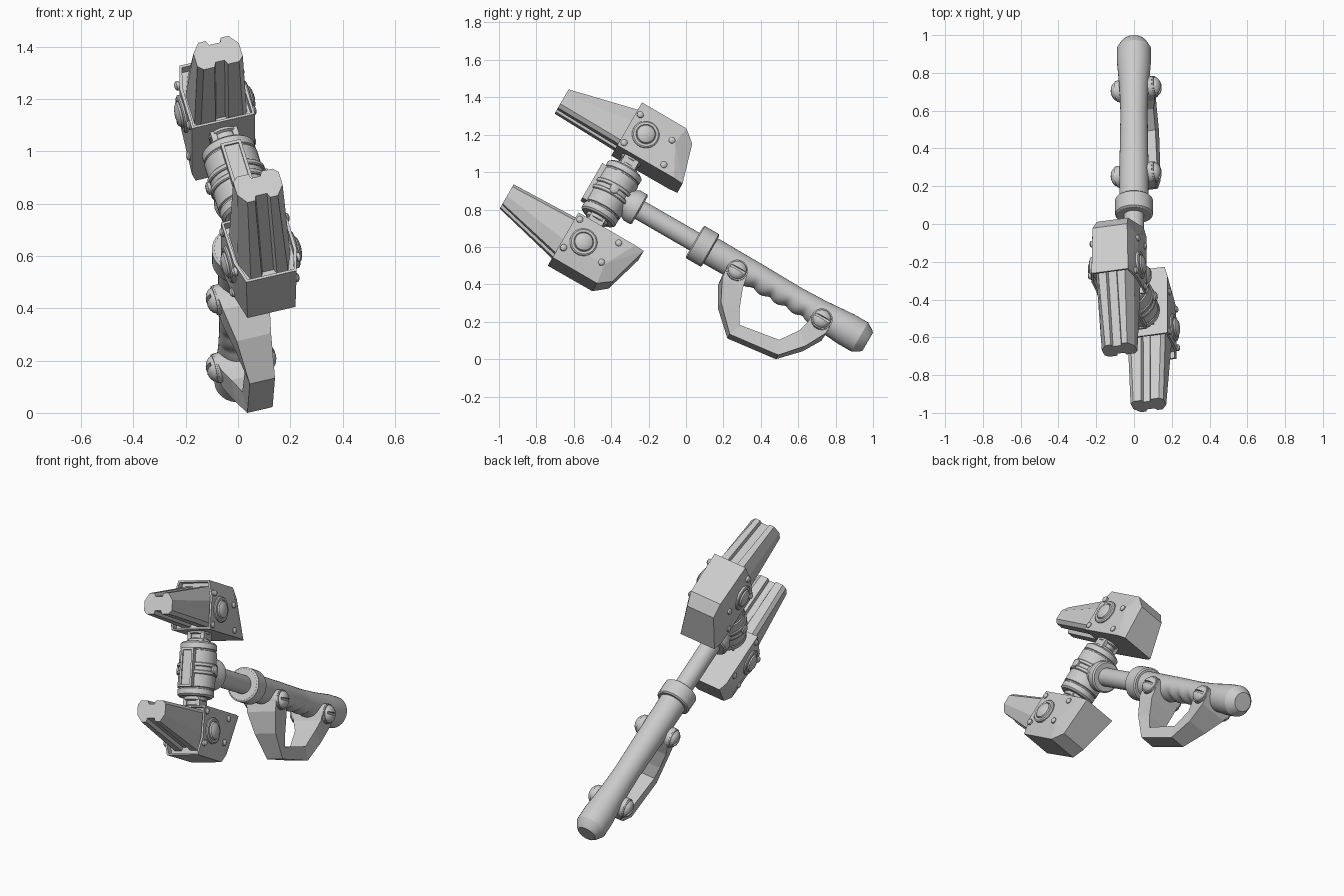
import bpy, bmesh, math
from mathutils import Matrix, Vector

if "Cube" in bpy.data.objects:
    bpy.data.objects.remove(bpy.data.objects["Cube"])

# Local frame: x = side, y = back along the handle, z = across the heads.
FRAME = (Matrix.Translation((0, .2835, .491)) @ Matrix.Rotation(math.radians(-30), 4, 'X')
         @ Matrix.Rotation(math.radians(-15), 4, 'Y'))


def finish(name, bm, smooth=0):
    bmesh.ops.recalc_face_normals(bm, faces=bm.faces)
    me = bpy.data.meshes.new(name)
    bm.to_mesh(me)
    bm.free()
    ob = bpy.data.objects.new(name, me)
    bpy.context.collection.objects.link(ob)
    ob.matrix_world = FRAME
    if smooth:
        bpy.ops.object.select_all(action='DESELECT')
        ob.select_set(True)
        bpy.context.view_layer.objects.active = ob
        bpy.ops.object.shade_smooth_by_angle(angle=math.radians(smooth))
    return ob


def loft(name, rings, smooth=0):
    bm = bmesh.new()
    vs = [[bm.verts.new(p) for p in r] for r in rings]
    n = len(vs[0])
    for a, b in zip(vs, vs[1:]):
        for i in range(n):
            bm.faces.new((a[i], a[(i + 1) % n], b[(i + 1) % n], b[i]))
    bm.faces.new(vs[0])
    bm.faces.new(vs[-1])
    return finish(name, bm, smooth)


def lathe(name, center, axis, profile, seg=32, smooth=35):
    """Revolve (distance, radius) pairs around an axis through center."""
    k = 'xyz'.index(axis)
    rings = []
    for t, r in profile:
        ring = []
        for i in range(seg):
            a = 2 * math.pi * i / seg
            p = Vector(center)
            p[k] += t
            p[(k + 1) % 3] += r * math.cos(a)
            p[(k + 2) % 3] += r * math.sin(a)
            ring.append(p)
        rings.append(ring)
    return loft(name, rings, smooth)


def add_box(bm, center, size):
    bmesh.ops.create_cube(bm, size=1, matrix=Matrix.Translation(center) @ Matrix.Diagonal((*size, 1)))


# Grip: revolved shape whose underside is scooped for the fingers
def grip_radius(y):
    pts = [(-.19, .078), (.1, .076), (.35, .072), (.5, .077), (.66, .09), (.745, .09), (.785, .066), (.795, .055)]
    for (a, ra), (b, rb) in zip(pts, pts[1:]):
        if y <= b + 1e-6:
            return ra + (rb - ra) * (y - a) / (b - a)
    return pts[-1][1]


ys = [-.19] + [.05 + i * .0125 for i in range(36)] + [.55, .61, .66, .70, .745, .785, .795]
rings = []
for y in ys:
    r, low = grip_radius(y), 1
    if .07 < y < .47:
        low = .7 + .25 * abs(math.cos((y - .07) / .4 * 4 * math.pi))
    ring = []
    for i in range(32):
        a = 2 * math.pi * i / 32
        s = math.sin(a)
        ring.append((r * math.cos(a), y, r * s * (low if s < 0 else 1)))
    rings.append(ring)
loft("grip", rings, 30)

# Collar, rod and socket leading to the head
lathe("collar", (0, 0, 0), 'y', [(-.275, .06), (-.275, .09), (-.268, .1), (-.182, .1), (-.175, .092), (-.175, .06)])
lathe("rod", (0, 0, 0), 'y', [(-.75, .054), (-.2, .054)])
lathe("socket", (0, 0, 0), 'y', [(-.76, .075), (-.69, .075), (-.66, .092), (-.62, .092), (-.612, .084), (-.612, .05)])

# Barrel with end rims, waist bands and clevis pins
HY = -.787
half = [(.155, .06), (.155, .092), (.145, .103), (.115, .103), (.112, .098), (.106, .098), (.103, .105)]
lathe("barrel", (0, HY, 0), 'z', half + [(-t, r) for t, r in reversed(half)], 40)
for z in (-.022, .022):
    lathe("barrel_band", (0, HY, z), 'z',
          [(-.011, .09), (-.011, .11), (-.007, .114), (.007, .114), (.011, .11), (.011, .09)], 40)

# Raised frame on the front of the barrel
bm = bmesh.new()
for s in (-1, 1):
    add_box(bm, (s * .034, HY - .1, 0), (.012, .05, .22))
    add_box(bm, (0, HY - .1, s * .104), (.08, .05, .012))
add_box(bm, (0, HY - .095, 0), (.06, .045, .2))
finish("barrel_frame", bm)
for s in (-1, 1):
    lathe("barrel_knob", (s * .108, HY, 0), 'x', [(0, .025), (s * .012, .025), (s * .018, .016)], 16)

# Two mirrored heads
for s, side in ((1, "upper"), (-1, "lower")):
    # pin joining barrel to head
    lathe(side + "_pin", (0, HY, 0), 'z', [(s * t, r) for t, r in
          [(.14, .062), (.172, .062), (.178, .048), (.2, .048), (.205, .058), (.26, .058)]], 24)
    bm = bmesh.new()
    for x in (-.042, .042):
        add_box(bm, (x, HY, s * .2), (.022, .085, .09))
    finish(side + "_pin_lugs", bm)

    # faceted housing with a recessed front
    bm = bmesh.new()
    corners = [(.125, -.89, .215), (.125, -.89, .40), (.125, -.63, .39), (.125, -.54, .215), (.11, -.485, .215),
               (.1, -.89, .495), (.095, -.615, .495), (.085, -.547, .44)]
    for x, y, z in corners:
        for m in (-1, 1):
            bm.verts.new((m * x, y, s * z))
    bmesh.ops.convex_hull(bm, input=bm.verts)
    bmesh.ops.dissolve_limit(bm, angle_limit=.02, verts=bm.verts, edges=bm.edges)
    bmesh.ops.recalc_face_normals(bm, faces=bm.faces)
    front = min(bm.faces, key=lambda f: f.normal.y)
    bmesh.ops.inset_region(bm, faces=[front], thickness=.013)
    out = bmesh.ops.extrude_face_region(bm, geom=[front])
    bmesh.ops.translate(bm, vec=(0, .04, 0), verts=[v for v in out['geom'] if isinstance(v, bmesh.types.BMVert)])
    if front.is_valid:
        bmesh.ops.delete(bm, geom=[front], context='FACES_ONLY')
    finish(side + "_housing", bm)

    # tapered striking block, grooved on both broad faces
    rings = []
    for y, lo, hi, w, g in ((-.84, .235, .468, .104, .02), (-1.265, .245, .365, .09, .02)):
        c = hi - (hi - lo) * .35
        right = [(.018, lo + g), (.026, lo), (w - .02, lo), (w, lo + .02), (w, c), (w - .03, hi),
                 (.03, hi), (.022, hi - g)]
        sect = right + [(-x, z) for x, z in reversed(right)]
        rings.append([(x, y, s * z) for x, z in sect])
    loft(side + "_block", rings)

    # hub caps and rivets on both flanks
    for m in (-1, 1):
        lathe(side + "_hub_cap", (m * .12, HY, s * .344), 'x', [(m * t, r) for t, r in
              [(0, .074), (.012, .074), (.017, .067), (.017, .054), (.013, .052), (.024, .048),
               (.032, .034), (.036, .016), (.037, .003)]], 28, 30)
        for y, z in ((-.865, .425), (-.865, .245), (-.622, .25), (-.65, .39)):
            lathe(side + "_rivet", (m * .118, y, s * z), 'x',
                  [(0, .018), (m * .012, .018), (m * .018, .012), (m * .02, .003)], 12)

# Hand guard: (outer y, z, inner y, z, half width) stations
stations = [(-.058, -.04, .058, -.04, .098), (-.05, -.12, .075, -.12, .092), (.01, -.235, .115, -.22, .068),
            (.136, -.36, .155, -.288, .05), (.416, -.325, .38, -.25, .05), (.518, -.21, .45, -.15, .066),
            (.578, -.1, .465, -.09, .09), (.58, -.045, .464, -.045, .098)]
loft("hand_guard", [[(-w, a, b), (w, a, b), (w, c, d), (-w, c, d)] for a, b, c, d, w in stations])

# Slotted pivot bolts
bm = bmesh.new()
for y in (0, .522):
    for m in (-1, 1):
        add_box(bm, (m * .14, y, -.045), (.04, .15, .014))
cutter = finish("slot_cutter", bm)
cutter.hide_render = True
cutter.hide_viewport = True
for y in (0, .522):
    lathe("guard_lug", (0, y, -.045), 'x', [(-.1, .058), (.1, .058)], 24)
    for m in (-1, 1):
        bolt = lathe("pivot_bolt", (m * .095, y, -.045), 'x', [(m * t, r) for t, r in
                     [(0, .056), (.012, .056), (.012, .05), (.024, .046), (.034, .034), (.04, .018), (.041, .004)]], 24)
        mod = bolt.modifiers.new("slot", 'BOOLEAN')
        mod.operation = 'DIFFERENCE'
        mod.object = cutter
